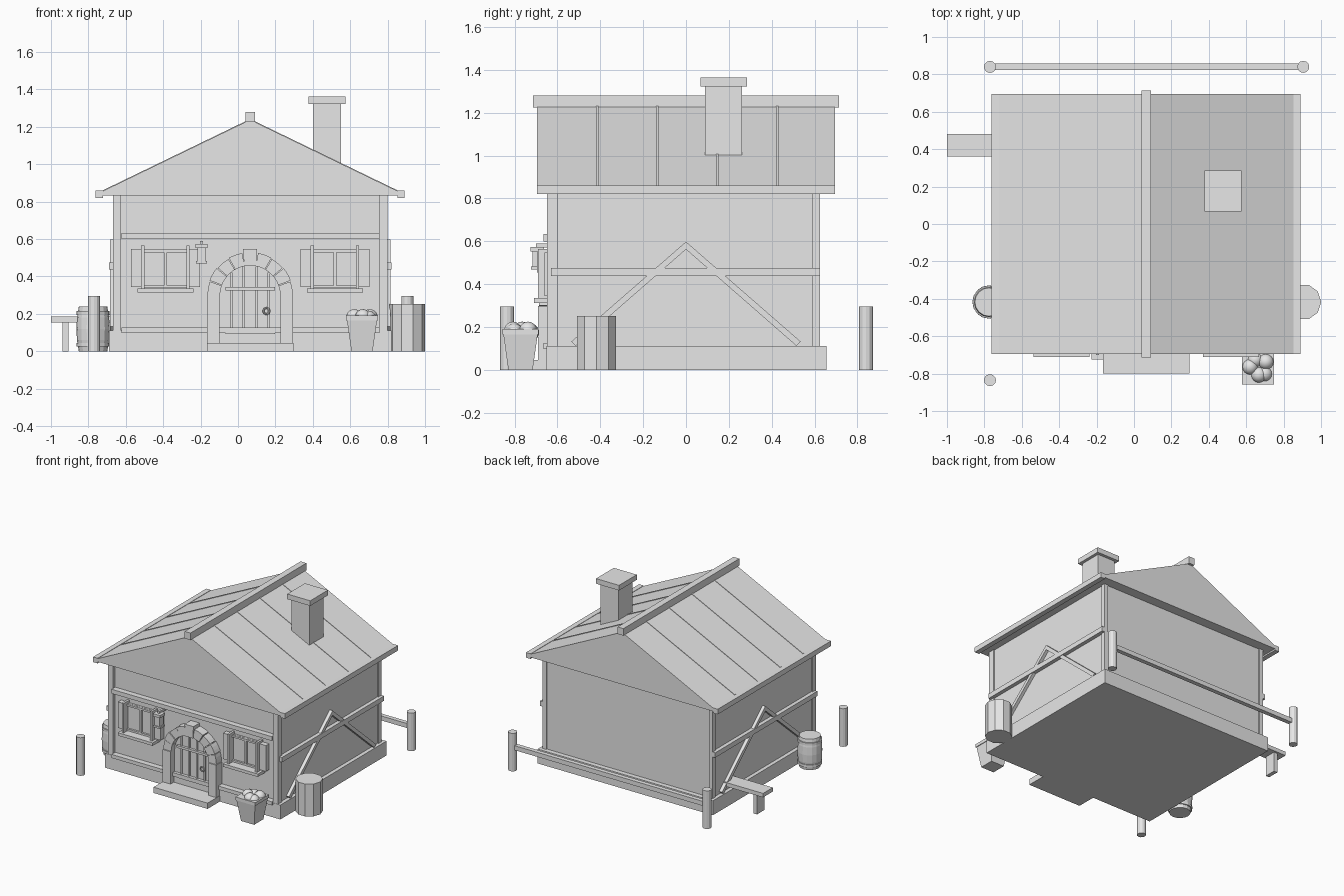
import bpy, bmesh, math
from mathutils import Vector, Matrix

cube = bpy.data.objects.get("Cube")
if cube:
    bpy.data.objects.remove(cube, do_unlink=True)

grey = bpy.data.materials.new("plain_grey")
grey.use_nodes = True
COLOUR = (0.8, 0.8, 0.8, 1)
grey.diffuse_color = COLOUR
grey.node_tree.nodes["Principled BSDF"].inputs["Base Color"].default_value = COLOUR

CX = 0.065   # house centre line
WALL = -0.62  # front wall plane


def finish(name, bm):
    bmesh.ops.recalc_face_normals(bm, faces=bm.faces[:])
    mesh = bpy.data.meshes.new(name)
    bm.to_mesh(mesh)
    bm.free()
    mesh.materials.append(grey)
    ob = bpy.data.objects.new(name, mesh)
    bpy.context.collection.objects.link(ob)
    return ob


def box(name, x0, x1, y0, y1, z0, z1):
    bm = bmesh.new()
    size = Matrix.Diagonal((x1 - x0, y1 - y0, z1 - z0, 1))
    mid = Matrix.Translation(((x0 + x1) / 2, (y0 + y1) / 2, (z0 + z1) / 2))
    bmesh.ops.create_cube(bm, size=1, matrix=mid @ size)
    return finish(name, bm)


def prism(name, points, a, b, axis="y"):
    """Extrude a profile (x,z) along y, or (y,z) along x."""
    bm = bmesh.new()
    place = (lambda p, d: (p[0], d, p[1])) if axis == "y" else (lambda p, d: (d, p[0], p[1]))
    face = bm.faces.new([bm.verts.new(place(p, a)) for p in points])
    grown = bmesh.ops.extrude_face_region(bm, geom=[face])["geom"]
    shift = Vector(place((0, 0), b - a))
    bmesh.ops.translate(bm, vec=shift, verts=[v for v in grown if isinstance(v, bmesh.types.BMVert)])
    return finish(name, bm)


def lathe(name, x, y, profile, sides, turn=0.0):
    """Stack rings of (radius, z) and cap both ends."""
    bm = bmesh.new()
    rings = []
    for r, z in profile:
        angles = [turn + math.tau * i / sides for i in range(sides)]
        rings.append([bm.verts.new((x + r * math.cos(t), y + r * math.sin(t), z)) for t in angles])
    for low, high in zip(rings, rings[1:]):
        for i in range(sides):
            j = (i + 1) % sides
            bm.faces.new((low[i], low[j], high[j], high[i]))
    bm.faces.new(rings[0][::-1])
    bm.faces.new(rings[-1])
    return finish(name, bm)


def smooth(ob):
    bpy.ops.object.select_all(action="DESELECT")
    ob.select_set(True)
    bpy.context.view_layer.objects.active = ob
    bpy.ops.object.shade_smooth_by_angle(angle=math.radians(40))


# Base, walls and front timbers
box("foundation", -0.69, 0.82, -0.65, 0.655, 0, 0.112)
box("walls", -0.66, 0.79, WALL, 0.617, 0.1, 0.845)
box("front_top_rail", -0.623, 0.757, -0.664, WALL, 0.6, 0.633)
box("front_bottom_rail", -0.623, 0.757, -0.664, WALL, 0.098, 0.126)

# Corner posts, side rails and diagonal braces
for side, name in ((-1, "left_end"), (1, "right_end")):
    def span(a, b):
        return sorted((CX + side * a, CX + side * b))
    box(name + "_front_post", *span(0.69, 0.733), -0.648, -0.6, 0, 0.845)
    box(name + "_back_post", *span(0.70, 0.733), 0.59, 0.626, 0.1, 0.845)
    box(name + "_side_rail", *span(0.72, 0.755), -0.63, 0.626, 0.437, 0.475)
    for d in (-1, 1):
        leg = [(0, 0.598), (0, 0.562), (d * 0.515, 0.112), (d * 0.535, 0.132)]
        prism(name + "_brace", leg, *span(0.72, 0.75), axis="x")

# Roof with seams, eave beams and ridge beam
SLOPE, APEX = 0.484, 1.238
HALF = 0.8
edge_z = APEX - SLOPE * HALF
prism("roof", [(CX - HALF, 0.832), (CX + HALF, 0.832), (CX + HALF, edge_z),
               (CX, APEX), (CX - HALF, edge_z)], -0.695, 0.695)
for side in (-1, 1):
    x0, x1 = sorted((CX + side * 0.787, CX + side * 0.826))
    box("eave_beam", x0, x1, -0.696, 0.696, 0.82, 0.86)
    for i in range(4):
        y = 0.425 - i * 0.28
        end = APEX - SLOPE * 0.787
        seam = [(CX, APEX - 0.01), (CX + side * 0.787, end - 0.01),
                (CX + side * 0.787, end + 0.004), (CX, APEX + 0.004)]
        prism("roof_seam", seam, y - 0.006, y + 0.006)
box("ridge_beam", CX - 0.025, CX + 0.025, -0.713, 0.713, 1.225, 1.28)

# Chimney
box("chimney_stack", 0.4, 0.552, 0.089, 0.262, 0.98, 1.33)
box("chimney_cap", 0.377, 0.575, 0.067, 0.285, 1.323, 1.363)

# Windows with shutters
for side in (-1, 1):
    c = CX + side * 0.453
    box("window_pane", c - 0.115, c + 0.115, -0.635, WALL, 0.34, 0.545)
    for z in (0.345, 0.535):
        box("window_frame_bar", c - 0.115, c + 0.115, -0.65, WALL, z - 0.006, z + 0.008)
    box("window_mullion", c - 0.008, c + 0.008, -0.65, WALL, 0.34, 0.545)
    box("window_sill", c - 0.15, c + 0.15, -0.71, WALL, 0.313, 0.336)
    for d in (-1, 1):
        def out(a, b):
            return sorted((c + d * a, c + d * b))
        box("window_jamb", *out(0.113, 0.13), -0.69, WALL, 0.336, 0.565)
        box("shutter", *out(0.128, 0.184), -0.66, WALL, 0.345, 0.547)

# Arched door
SPRING = 0.297


def arc(r, a, b, steps):
    angles = [math.radians(a + (b - a) * i / steps) for i in range(steps + 1)]
    return [(CX + r * math.cos(t), SPRING + r * math.sin(t)) for t in angles]


prism("door", [(CX - 0.165, 0.04), (CX + 0.165, 0.04)] + arc(0.165, 0, 180, 16), -0.64, WALL)
for x in (-0.1, -0.034, 0.034, 0.1):
    top = SPRING + math.sqrt(0.16 ** 2 - x * x)
    box("door_batten", CX + x - 0.006, CX + x + 0.006, -0.65, WALL, 0.045, top)
for z in (0.102, 0.335):
    box("door_strap", CX - 0.133, CX + 0.133, -0.66, WALL, z - 0.009, z + 0.009)
bpy.ops.mesh.primitive_torus_add(location=(0.152, -0.658, 0.215), rotation=(math.pi / 2, 0, 0),
                                 major_radius=0.016, minor_radius=0.005,
                                 major_segments=16, minor_segments=6)
ring = bpy.context.object
ring.name = "door_ring"
ring.data.materials.append(grey)

# Door surround and step
for side in (-1, 1):
    x0, x1 = sorted((CX + side * 0.163, CX + side * 0.23))
    box("door_pier", x0, x1, -0.69, WALL, 0.04, SPRING)
STONE = 180 / 9
for i in range(9):
    if i == 4:
        continue
    a, b = i * STONE + 0.6, (i + 1) * STONE - 0.6
    rough = 0.004 * (i % 2)
    prism("arch_stone", arc(0.161, a, b, 3) + arc(0.228 + rough, b, a, 3), -0.685 - rough, WALL)
prism("keystone", [(CX - 0.032, 0.455), (CX + 0.032, 0.455),
                   (CX + 0.038, 0.548), (CX - 0.038, 0.548)], -0.695, WALL)
box("door_step", -0.167, 0.298, -0.8, -0.6, 0, 0.045)

# Wall lantern
LX, LY = -0.195, -0.694
box("lantern_bracket", LX - 0.008, LX + 0.008, -0.7, WALL, 0.57, 0.59)
for z0, z1, r in ((0.553, 0.574, 0.031), (0.48, 0.555, 0.022), (0.468, 0.482, 0.03)):
    box("lantern", LX - r, LX + r, LY - r, LY + r, z0, z1)

# Square planter full of round fruit
PX, PY = 0.663, -0.772
pot = [(0.08, 0), (0.113, 0.165), (0.12, 0.165), (0.12, 0.19), (0.1, 0.19)]
lathe("planter", PX, PY, pot, 4, math.pi / 4)
for dx, dy, z in ((-0.042, 0.008, 0.183), (0.042, 0.035, 0.183), (0.005, -0.035, 0.183),
                  (0.035, -0.03, 0.175), (-0.015, 0.045, 0.175)):
    bm = bmesh.new()
    bmesh.ops.create_uvsphere(bm, u_segments=16, v_segments=10, radius=0.042,
                              matrix=Matrix.Translation((PX + dx, PY + dy, z)))
    smooth(finish("fruit", bm))

# Stump and barrel beside the house
lathe("stump", 0.905, -0.417, [(0.096, 0), (0.096, 0.252)], 10)
BX, BY = -0.775, -0.417
lathe("barrel", BX, BY, [(0.076, 0), (0.086, 0.06), (0.089, 0.12), (0.086, 0.18), (0.076, 0.24)], 16)
for z in (0.035, 0.205):
    lathe("barrel_hoop", BX, BY, [(0.088, z - 0.01), (0.088, z + 0.01)], 16)

# Fence
for x, y in ((-0.77, 0.84), (0.905, 0.84), (-0.77, -0.835)):
    lathe("fence_post", x, y, [(0.032, 0), (0.032, 0.296)], 12)
box("fence_rail", -0.77, 0.905, 0.823, 0.857, 0.165, 0.2)

# Bench against the wall
box("bench_seat", -1.0, -0.66, 0.36, 0.48, 0.155, 0.186)
box("bench_leg", -0.937, -0.907, 0.375, 0.465, 0, 0.157)
